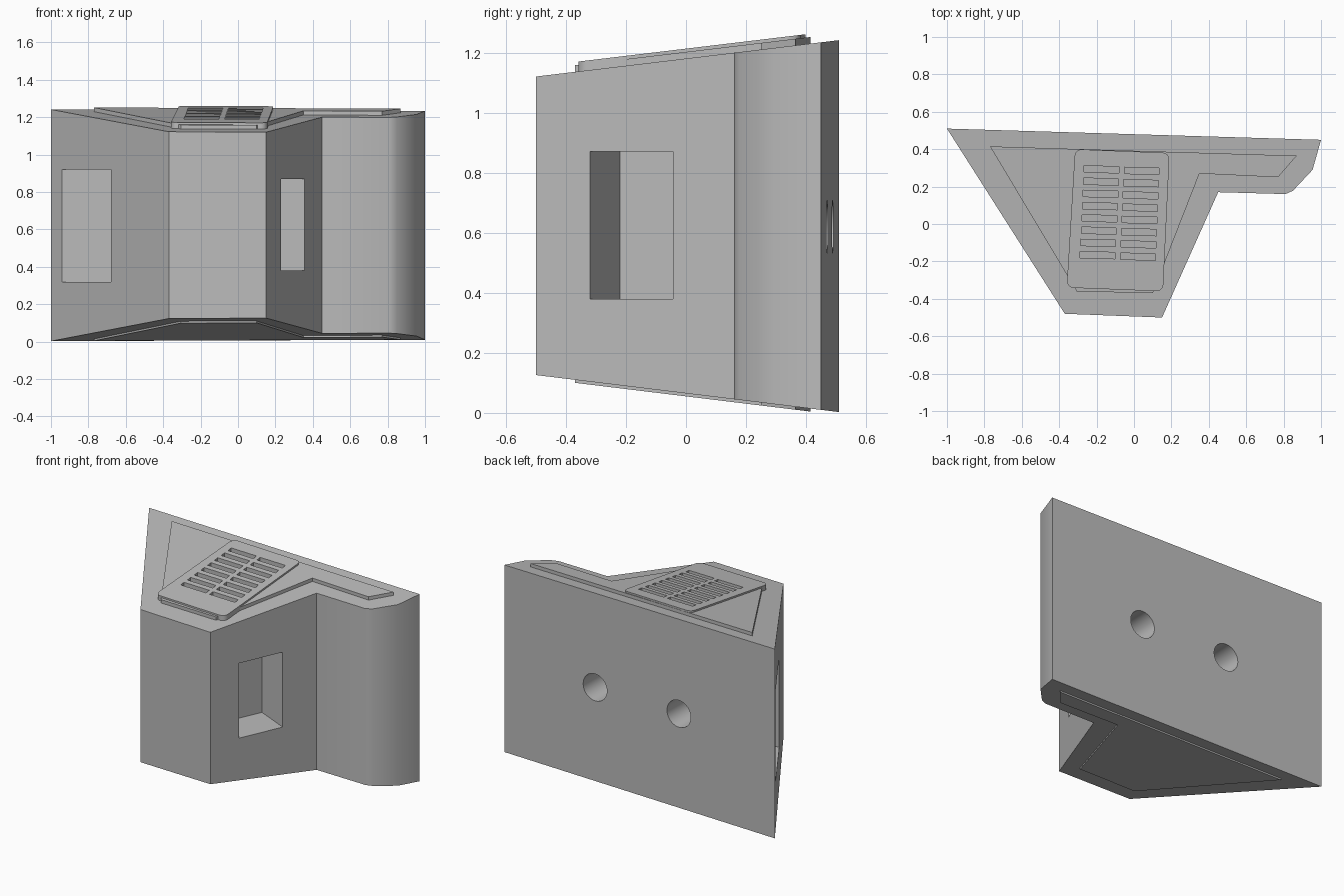
import bpy, bmesh, math
from mathutils import Vector

if "Cube" in bpy.data.objects:
    bpy.data.objects.remove(bpy.data.objects["Cube"], do_unlink=True)

grey = bpy.data.materials.new("mid_grey")
grey.use_nodes = True
grey.diffuse_color = (0.5, 0.5, 0.5, 1)
grey.node_tree.nodes["Principled BSDF"].inputs["Base Color"].default_value = (0.5, 0.5, 0.5, 1)


def top(offset=0):
    return lambda y: 1.18 + 0.12 * y + offset


def base(offset=0):
    return lambda y: 0.065 - 0.122 * y + offset


def level(z):
    return lambda y: z


def add_prism(bm, outline, low, high, rounding=0):
    """Extrude a plan outline between two heights that may slope with y."""
    lower = [bm.verts.new((x, y, low(y))) for x, y in outline]
    upper = [bm.verts.new((x, y, high(y))) for x, y in outline]
    n = len(outline)
    bm.faces.new(lower[::-1])
    bm.faces.new(upper)
    for i in range(n):
        j = (i + 1) % n
        bm.faces.new((lower[i], lower[j], upper[j], upper[i]))
    if rounding:
        posts = [bm.edges.get((a, b)) for a, b in zip(lower, upper)]
        bmesh.ops.bevel(bm, geom=posts, offset=rounding, segments=5,
                        profile=0.5, affect='EDGES')


def make(name, bm):
    bmesh.ops.recalc_face_normals(bm, faces=bm.faces)
    mesh = bpy.data.meshes.new(name)
    bm.to_mesh(mesh)
    bm.free()
    mesh.materials.append(grey)
    obj = bpy.data.objects.new(name, mesh)
    bpy.context.collection.objects.link(obj)
    return obj


def prism(name, outline, low, high, rounding=0):
    bm = bmesh.new()
    add_prism(bm, outline, low, high, rounding)
    return make(name, bm)


def select(obj):
    bpy.ops.object.select_all(action='DESELECT')
    obj.select_set(True)
    bpy.context.view_layer.objects.active = obj


def cut(obj, cutter):
    mod = obj.modifiers.new("cut", 'BOOLEAN')
    mod.operation = 'DIFFERENCE'
    mod.solver = 'EXACT'
    mod.object = cutter
    cutter.hide_render = True
    select(obj)
    bpy.ops.object.modifier_apply(modifier=mod.name)


# Main housing with sloping top and bottom
body = prism("housing", [(-1, 0.51), (-0.37, -0.48), (0.15, -0.5), (0.45, 0.17),
                         (0.81, 0.16), (0.85, 0.178), (0.955, 0.29), (1, 0.45)],
             base(), top())

# Pockets in the two slanted sides
pockets = [
    prism("right_pocket_cutter", [(-1.1, 0.007), (-0.45, 0.007), (-0.45, 0.416), (-1.1, 0.416)],
          level(0.32), level(0.92)),
    prism("left_pocket_cutter", [(0.01, -0.22), (0.41, -0.40), (0.535, -0.125), (0.135, 0.055)],
          level(0.38), level(0.87)),
]

# Round mounting holes in the back
for x in (0.33, -0.29):
    bpy.ops.mesh.primitive_cylinder_add(vertices=40, radius=0.088, depth=0.6,
                                        location=(x, 0.5, 0.62),
                                        rotation=(math.pi / 2, 0, -0.03))
    hole = bpy.context.object
    hole.name = "hole_cutter"
    hole.data.materials.append(grey)
    pockets.append(hole)

for cutter in pockets:
    cut(body, cutter)

# Raised panels above and below
panel_outline = [(-0.77, 0.415), (-0.306, -0.36), (0.10, -0.37), (0.35, 0.27),
                 (0.77, 0.25), (0.87, 0.365)]
top_panel = prism("top_panel", panel_outline, top(-0.01), top(0.022))
bottom_panel = prism("bottom_panel", panel_outline, base(-0.01), base(0.01))

# Vent plate with rounded corners
vent = prism("vent_plate", [(-0.36, -0.34), (0.155, -0.36), (0.19, 0.38), (-0.315, 0.40)],
             top(-0.005), top(0.033), 0.035)

# Two columns of slots
bm = bmesh.new()
for row in range(8):
    y = 0.292 - 0.0655 * row
    shift = -0.003 * row
    for x, dy in ((-0.175, 0), (0.04, -0.008)):
        corners = [(-0.092, -0.0145), (0.095, -0.0195), (0.095, 0.0145), (-0.092, 0.0195)]
        add_prism(bm, [(x + shift + a, y + dy + b) for a, b in corners],
                  top(0.004), top(0.08))
slots = make("slot_cutter", bm)
cut(vent, slots)
cut(top_panel, slots)

for helper in pockets + [slots]:
    bpy.data.objects.remove(helper, do_unlink=True)

for obj in (body, top_panel, bottom_panel, vent):
    select(obj)
    bpy.ops.object.shade_smooth_by_angle(angle=math.radians(32))
